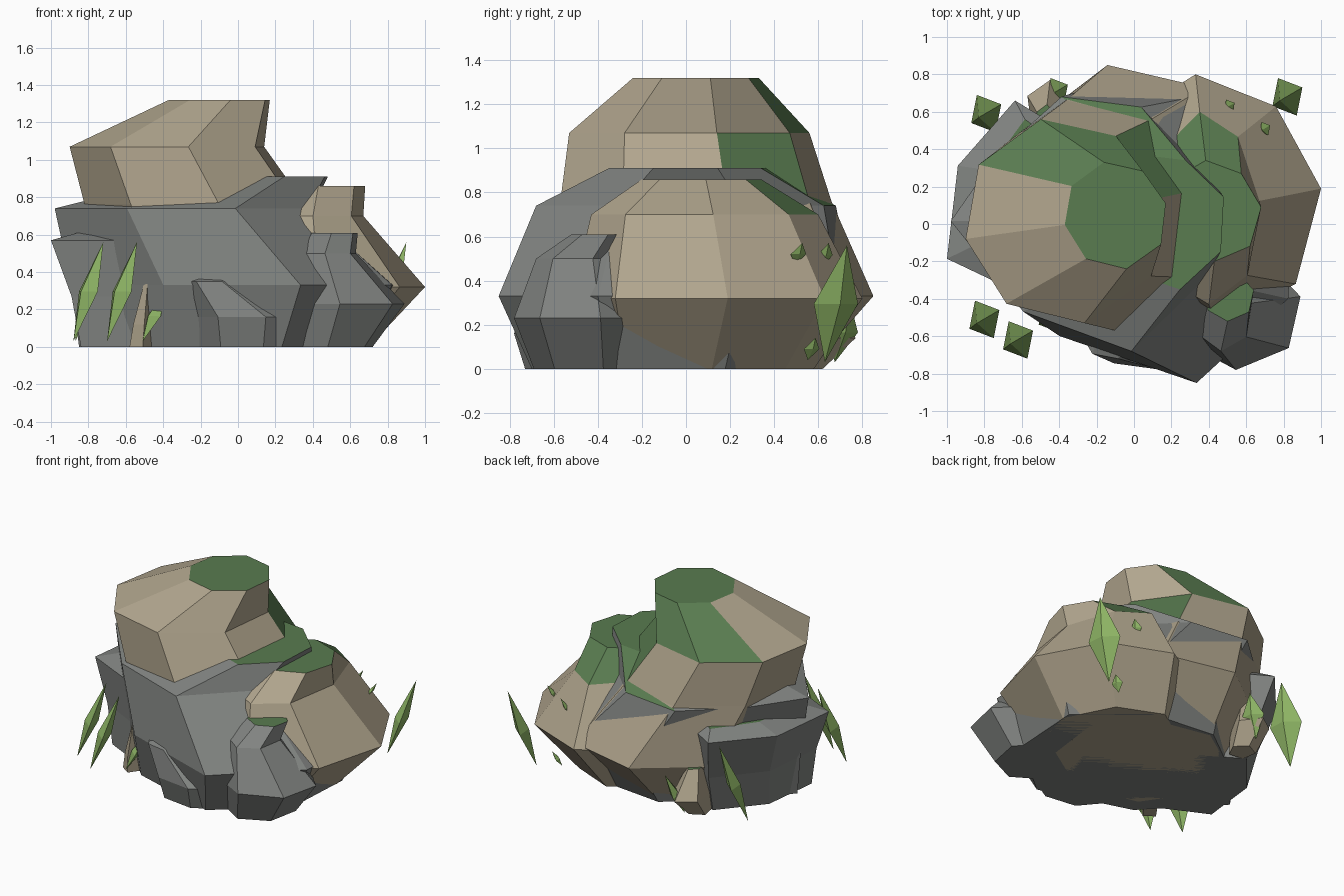
import bpy
import bmesh
import random
from math import cos, sin, radians

if "Cube" in bpy.data.objects:
    bpy.data.objects.remove(bpy.data.objects["Cube"])

random.seed(4)


def material(name, rgb):
    m = bpy.data.materials.new(name)
    m.diffuse_color = (*rgb, 1)
    m.use_nodes = True
    m.node_tree.nodes["Principled BSDF"].inputs["Base Color"].default_value = m.diffuse_color
    return m


TAN = material("tan_stone", (0.44, 0.38, 0.27))
GREY = material("grey_stone", (0.22, 0.23, 0.22))
MOSS = material("moss", (0.10, 0.20, 0.08))
GRASS = material("grass", (0.27, 0.46, 0.13))


def finish(name, bm, mats):
    bmesh.ops.recalc_face_normals(bm, faces=bm.faces)
    bm.normal_update()
    if len(mats) > 1:
        for f in bm.faces:
            n = f.normal
            if n.z > 0.97 or (n.y > 0.35 and n.z > 0.5 and f.calc_center_median().z > 0.75):
                f.material_index = 1
    mesh = bpy.data.meshes.new(name)
    bm.to_mesh(mesh)
    bm.free()
    for m in mats:
        mesh.materials.append(m)
    ob = bpy.data.objects.new(name, mesh)
    bpy.context.collection.objects.link(ob)
    return ob


def rock(name, mat, rings, rot=10, radii=None, angles=None):
    """Loft of polygon rings; each ring is (z, xmin, xmax, ymin, ymax)."""
    radii = radii or [random.uniform(0.94, 1.04) for _ in range(8)]
    n = len(radii)
    angles = angles or [rot + 360 * i / n for i in range(n)]
    unit = [(r * cos(radians(a)), r * sin(radians(a))) for r, a in zip(radii, angles)]
    ux, uy = [p[0] for p in unit], [p[1] for p in unit]
    fit = lambda v, s, a, b: a + (b - a) * (v - min(s)) / (max(s) - min(s))
    bm = bmesh.new()
    loops = [[bm.verts.new((fit(x, ux, x0, x1), fit(y, uy, y0, y1), z)) for x, y in unit]
             for z, x0, x1, y0, y1 in rings]
    for lo, hi in zip(loops, loops[1:]):
        for i in range(n):
            j = (i + 1) % n
            bm.faces.new((lo[i], lo[j], hi[j], hi[i]))
    bm.faces.new(loops[0][::-1])
    bm.faces.new(loops[-1])
    return finish(name, bm, [mat, MOSS])


def blade(name, x, y, z0, z1, s=1.0):
    """Leaning, stretched octahedron."""
    bm = bmesh.new()
    mid = (z0 + z1) / 2
    bot = bm.verts.new((x - 0.08 * s, y - 0.05 * s, z0))
    top = bm.verts.new((x + 0.08 * s, y + 0.05 * s, z1))
    eq = [bm.verts.new((x + a * s, y + b * s, mid)) for a, b in
          ((-0.05, 0.10), (-0.04, -0.02), (0.05, -0.10), (0.04, 0.02))]
    for i in range(4):
        a, b = eq[i], eq[(i + 1) % 4]
        bm.faces.new((a, b, top))
        bm.faces.new((b, a, bot))
    return finish(name, bm, [GRASS])


# Main boulders
rock("summit_rock", TAN, [(0, -0.60, 0.50, -0.50, 0.56), (0.33, -0.66, 0.68, -0.62, 0.85),
                          (0.76, -0.82, 0.36, -0.57, 0.66),
                          (1.07, -0.90, 0.14, -0.53, 0.56), (1.32, -0.37, 0.17, -0.24, 0.33)],
     12)
rock("core_rock", GREY, [(0, -0.85, 0.70, -0.70, 0.58), (0.33, -0.89, 0.86, -0.85, 0.76),
                         (0.74, -0.98, 0.40, -0.68, 0.68), (0.91, -0.30, 0.48, -0.35, 0.37)],
     radii=[1, 1, 1, 0.85, 1, 0.80, 1.02, 0.98],
     angles=[22, 65, 100, 140, 178, 235, 290, 335])
rock("right_rock", TAN, [(0, -0.15, 0.70, -0.42, 0.58), (0.32, -0.20, 1.00, -0.52, 0.80),
                         (0.70, 0.10, 0.67, -0.43, 0.60), (0.86, 0.15, 0.68, -0.20, 0.34)], 5)

# Smaller rocks around the foot
rock("front_right_rock", GREY, [(0, 0.24, 0.72, -0.69, -0.20), (0.23, 0.20, 0.89, -0.78, -0.17),
                                (0.50, 0.30, 0.63, -0.68, -0.28), (0.61, 0.36, 0.64, -0.52, -0.26)],
     -90, [1, 1.02, 1, 0.95, 1, 1, 0.92])
rock("front_low_rock", GREY, [(0, -0.22, 0.36, -0.73, -0.25), (0.16, -0.25, 0.40, -0.78, -0.22),
                              (0.35, -0.30, 0.05, -0.72, -0.30), (0.385, -0.24, 0.0, -0.62, -0.35)], 14)
rock("left_rock", GREY, [(0, -0.84, -0.20, -0.38, 0.48), (0.27, -0.89, -0.20, -0.38, 0.57),
                         (0.57, -1.00, -0.20, -0.38, 0.66), (0.62, -0.82, -0.30, -0.25, 0.56)],
     93, [1, 0.8, 1, 0.9, 1, 1])
rock("back_shard", TAN, [(0, -0.55, -0.38, 0.45, 0.62), (0.14, -0.57, -0.35, 0.48, 0.77),
                         (0.33, -0.52, -0.42, 0.50, 0.64)], 10, [1] * 5)
rock("front_shard", TAN, [(0, -0.58, -0.46, -0.52, -0.40), (0.12, -0.56, -0.46, -0.53, -0.40),
                          (0.35, -0.50, -0.47, -0.50, -0.44)], 10, [1] * 4)

# Grass blades
for i, (x, y) in enumerate(((-0.80, -0.51), (-0.62, -0.62), (0.82, 0.68), (-0.79, 0.59))):
    blade(f"tall_grass_{i}", x, y, 0.03, 0.56)
for i, (x, y, a, b, s) in enumerate(((-0.45, -0.50, 0.03, 0.30, 0.75), (-0.41, 0.71, 0.03, 0.30, 0.7),
                                     (0.51, 0.63, 0.46, 0.57, 0.35), (0.70, 0.51, 0.47, 0.57, 0.35),
                                     (0.62, 0.57, 0.04, 0.14, 0.35))):
    blade(f"short_grass_{i}", x, y, a, b, s)
